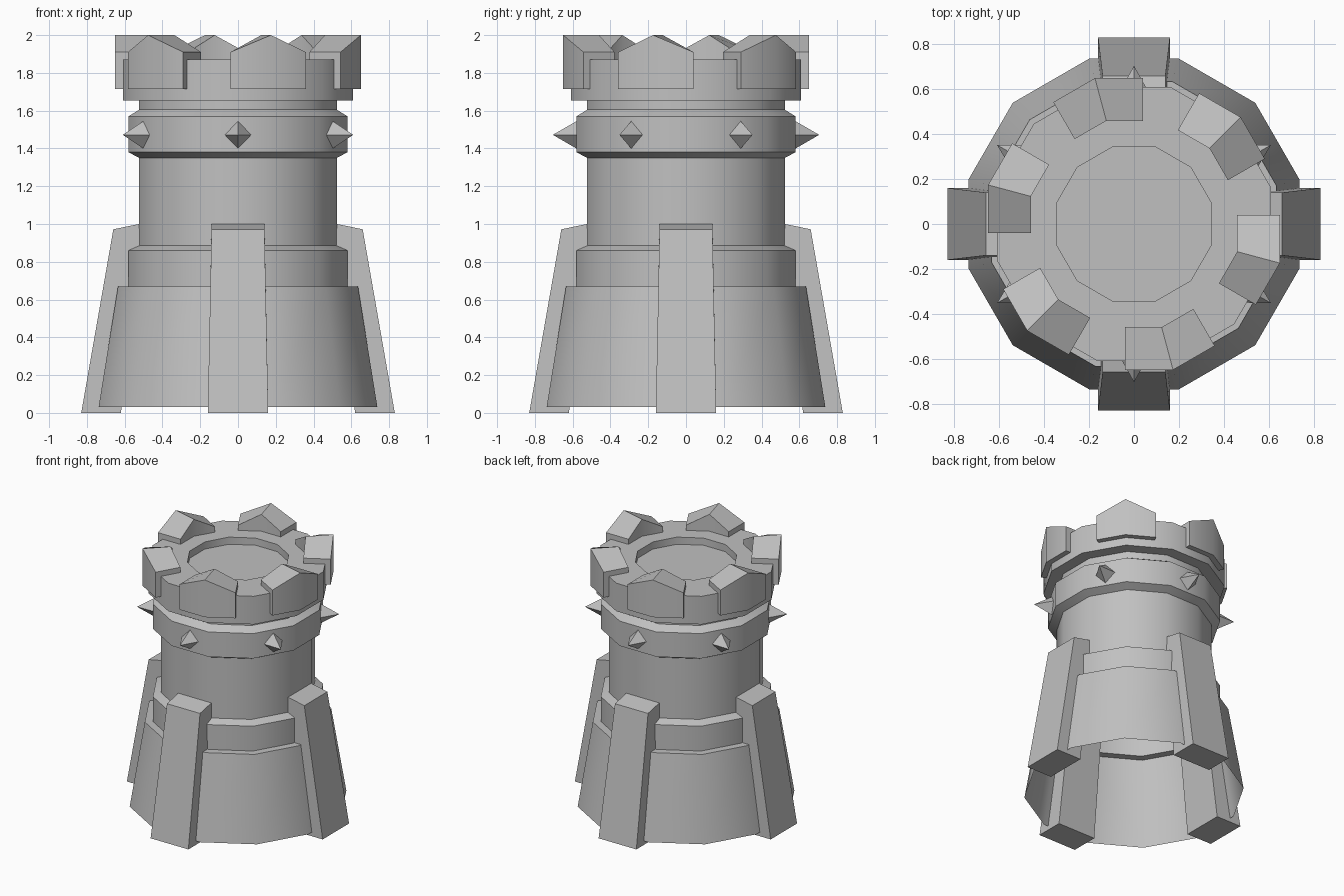
import bpy
import bmesh
from math import cos, sin, pi, radians
from mathutils import Matrix

SIDES = 12
cube = bpy.data.objects.get("Cube")
if cube:
    bpy.data.objects.remove(cube, do_unlink=True)

stone = bpy.data.materials.new("grey_stone")
stone.use_nodes = True
GREY = (0.53, 0.53, 0.53, 1)
stone.diffuse_color = GREY
stone.node_tree.nodes["Principled BSDF"].inputs["Base Color"].default_value = GREY


def finish(name, bm):
    """Turn a bmesh into a grey object, smooth only across shallow edges."""
    bmesh.ops.recalc_face_normals(bm, faces=bm.faces)
    mesh = bpy.data.meshes.new(name)
    bm.to_mesh(mesh)
    bm.free()
    mesh.materials.append(stone)
    obj = bpy.data.objects.new(name, mesh)
    bpy.context.collection.objects.link(obj)
    bpy.ops.object.select_all(action='DESELECT')
    obj.select_set(True)
    bpy.context.view_layer.objects.active = obj
    bpy.ops.object.shade_smooth_by_angle(angle=radians(35))
    return obj


def loft(bm, rings, closed=True):
    """Join equal rings of points with quads, capping the ends if closed."""
    loops = [[bm.verts.new(p) for p in ring] for ring in rings]
    n = len(loops[0])
    for a, b in zip(loops, loops[1:]):
        for i in range(n):
            j = (i + 1) % n
            bm.faces.new((a[i], a[j], b[j], b[i]))
    if closed:
        bm.faces.new(loops[0])
    bm.faces.new(loops[-1])


def ring(apothem, z):
    """Twelve-sided ring with its flat sides on the axes."""
    r = apothem / cos(pi / SIDES)
    angles = [(i + 0.5) * 2 * pi / SIDES for i in range(SIDES)]
    return [(r * cos(a), r * sin(a), z) for a in angles]


# Tower shell, open underneath, from skirt to the sunken roof
profile = [(0.738, 0.03), (0.635, 0.67), (0.58, 0.67), (0.58, 0.86),
           (0.523, 0.885), (0.523, 1.35), (0.58, 1.38), (0.58, 1.57),
           (0.523, 1.605), (0.523, 1.655), (0.61, 1.655), (0.61, 1.87),
           (0.345, 1.87), (0.345, 1.815)]
bm = bmesh.new()
loft(bm, [ring(a, z) for a, z in profile], closed=False)
finish("tower_shell", bm)


def buttress(bm):
    """Leaning support, tapered in width, with a sloping top."""
    bottom = [(0.62, -0.16, 0), (0.83, -0.16, 0), (0.83, 0.16, 0), (0.62, 0.16, 0)]
    top = [(0.50, -0.14, 1.005), (0.66, -0.14, 0.972),
           (0.66, 0.14, 0.972), (0.50, 0.14, 1.005)]
    loft(bm, [bottom, top])


def merlon(bm):
    """Bent battlement wrapped round a tower corner, peaked in the middle."""
    outer, inner, z_low, z_end, z_peak = 0.65, 0.46, 1.715, 1.91, 2.0
    half = outer * math_tan + 0.04
    sections = []
    for side in (-1, 0, 1):
        points = []
        for d in (outer, inner):
            if side == 0:
                x, y = d / cos(pi / SIDES), 0
            else:
                t = side * (half - outer * math_tan)
                a = side * pi / SIDES
                x, y = d * cos(a) - t * sin(a), d * sin(a) + t * cos(a)
            points.append((x, y))
        (xo, yo), (xi, yi) = points
        z = z_end if side else z_peak
        sections.append([(xo, yo, z_low), (xo, yo, z), (xi, yi, z), (xi, yi, z_low)])
    loft(bm, sections)


def spike(bm):
    """Four-sided point on the upper band."""
    base = [bm.verts.new((0.57, y, 1.472 + z))
            for y, z in ((-0.075, 0), (0, -0.078), (0.075, 0), (0, 0.078))]
    tip = bm.verts.new((0.705, 0, 1.472))
    bm.faces.new(base)
    for i in range(4):
        bm.faces.new((base[i], base[(i + 1) % 4], tip))


math_tan = sin(pi / SIDES) / cos(pi / SIDES)

# Repeat each part round the tower: name, builder, count, first angle
for name, build, count, start in (("buttress", buttress, 4, 0),
                                  ("merlon", merlon, 6, 45),
                                  ("spike", spike, 6, 30)):
    for i in range(count):
        bm = bmesh.new()
        build(bm)
        turn = Matrix.Rotation(radians(start + i * 360 / count), 4, 'Z')
        bmesh.ops.transform(bm, matrix=turn, verts=bm.verts)
        finish(f"{name}_{i + 1}", bm)
